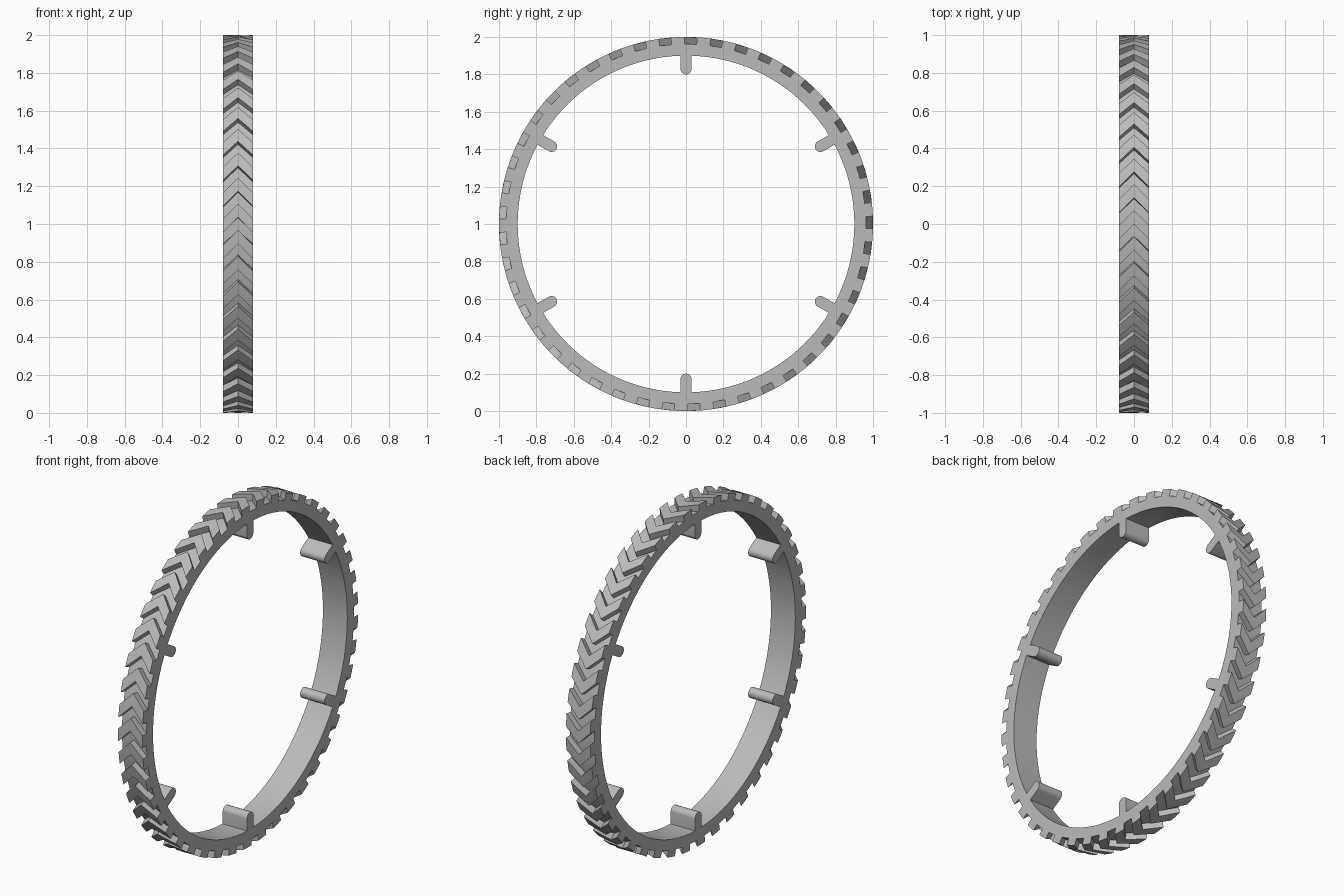
import bpy, bmesh
from math import radians, degrees, asin, sin, cos, pi
from mathutils import Vector

if "Cube" in bpy.data.objects:
    bpy.data.objects.remove(bpy.data.objects["Cube"], do_unlink=True)

HALF_W = 0.079                       # half width of the wheel along x
R_IN, R_BASE, R_OUT = 0.9, 0.962, 1.0
PEG_R, PEG_TIP = 0.03, 0.8           # peg half thickness, radius of its tip
PEGS, TREADS = 6, 45

rubber = bpy.data.materials.new("plain_grey")
rubber.use_nodes = True
rubber.diffuse_color = (0.5, 0.5, 0.5, 1)
rubber.node_tree.nodes["Principled BSDF"].inputs["Base Color"].default_value = (0.5, 0.5, 0.5, 1)


def polar(x, radius, angle):
    return Vector((x, radius * cos(angle), 1 + radius * sin(angle)))


def finish(bm, name):
    bmesh.ops.remove_doubles(bm, verts=bm.verts, dist=1e-5)
    bmesh.ops.recalc_face_normals(bm, faces=bm.faces)
    mesh = bpy.data.meshes.new(name)
    bm.to_mesh(mesh)
    bm.free()
    mesh.materials.append(rubber)
    obj = bpy.data.objects.new(name, mesh)
    bpy.context.collection.objects.link(obj)
    bpy.ops.object.select_all(action="DESELECT")
    obj.select_set(True)
    bpy.context.view_layer.objects.active = obj
    bpy.ops.object.shade_smooth_by_angle(angle=radians(30))
    return obj


# Rim with inward pegs, joined as one watertight band
bm = bmesh.new()


def face(points):
    bm.faces.new([bm.verts.new(p) for p in points])


def peg(angle, delta):
    radial = Vector((0, cos(angle), sin(angle)))
    side = Vector((0, -sin(angle), cos(angle)))
    arc_centre = PEG_TIP + PEG_R
    outline = [polar(0, R_IN, angle + delta)]
    for i in range(13):
        t = pi * i / 12
        outline.append(Vector((0, 0, 1)) + radial * (arc_centre - PEG_R * sin(t))
                       + side * PEG_R * cos(t))
    outline.append(polar(0, R_IN, angle - delta))
    across = Vector((HALF_W, 0, 0))
    for s in (-1, 1):
        face([p + s * across for p in outline])
    for p, q in zip(outline, outline[1:]):
        face([p - across, q - across, q + across, p + across])


delta = asin(PEG_R / R_IN)
step = 2 * pi / PEGS
for k in range(PEGS):
    centre = pi / 2 + k * step
    peg(centre, delta)
    n = 20
    cuts = [centre - delta] + [centre + delta + (step - 2 * delta) * i / n for i in range(n + 1)]
    for i, (a, b) in enumerate(zip(cuts, cuts[1:])):
        for x in (-HALF_W, HALF_W):
            face([polar(x, R_IN, a), polar(x, R_BASE, a), polar(x, R_BASE, b), polar(x, R_IN, b)])
        for r in (R_IN, R_BASE):
            if r == R_IN and i == 0:     # the peg opens into the rim here
                continue
            face([polar(-HALF_W, r, a), polar(HALF_W, r, a),
                  polar(HALF_W, r, b), polar(-HALF_W, r, b)])
finish(bm, "rim_with_pegs")

# Chevron tread blocks
bm = bmesh.new()
pitch = 2 * pi / TREADS
half = radians(2.1)
sweep = radians(4.6)
for k in range(TREADS):
    middle = radians(4.5) + k * pitch
    # One closed cross-section loop at each edge and at the point of the chevron
    loops = []
    for x, lead in ((-HALF_W, 0), (0, sweep), (HALF_W, 0)):
        c = middle - lead
        loop = [polar(x, R_OUT, c + s * half) for s in (-1, 0, 1)]
        loop += [polar(x, R_BASE - 0.001, c + s * half) for s in (1, 0, -1)]
        loops.append([bm.verts.new(p) for p in loop])
    for one, two in zip(loops, loops[1:]):
        for i in range(6):
            j = (i + 1) % 6
            bm.faces.new((one[i], one[j], two[j], two[i]))
    bm.faces.new(loops[0])
    bm.faces.new(loops[-1])
finish(bm, "chevron_treads")
